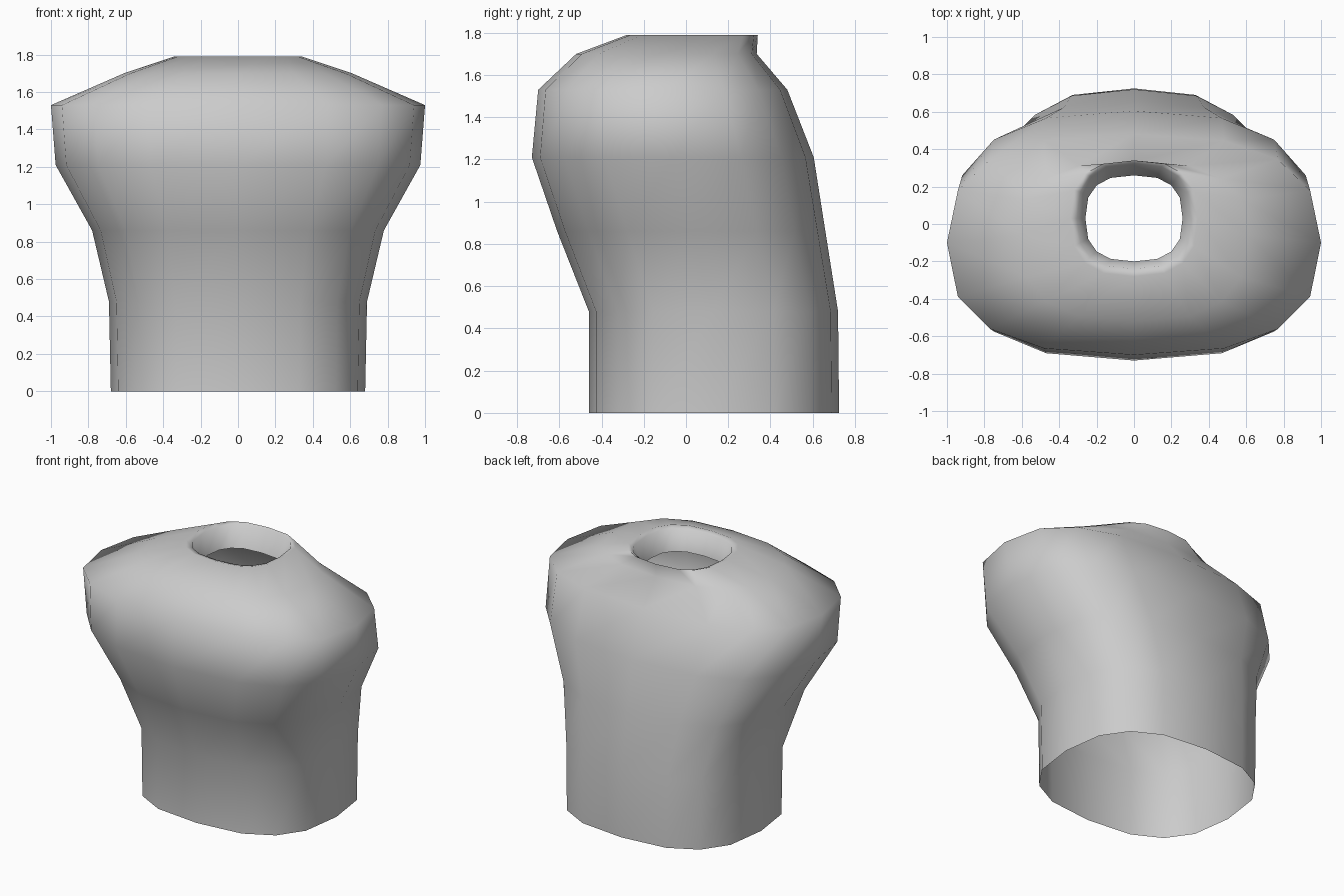
import bpy, bmesh, math

cube = bpy.data.objects.get("Cube")
if cube:
    bpy.data.objects.remove(cube, do_unlink=True)

SEGMENTS = 16

# Cross-sections: height, half width, front y, widest y, back y
SECTIONS = [
    (0.00, 0.68, -0.46, 0.13, 0.725),
    (0.48, 0.69, -0.46, 0.13, 0.72),
    (0.86, 0.78, -0.61, 0.03, 0.66),
    (1.21, 0.975, -0.73, -0.06, 0.605),
    (1.53, 1.00, -0.70, -0.10, 0.48),
    (1.70, 0.61, -0.52, -0.06, 0.335),
    (1.79, 0.34, -0.28, 0.03, 0.34),   # collar rim
    (1.78, 0.305, -0.24, 0.03, 0.325),
    (1.64, 0.26, -0.20, 0.03, 0.26),   # inner neck edge
]


def rounded(value, power=0.76):
    return math.copysign(abs(value) ** power, value) if abs(value) > 1e-6 else 0.0


def section_ring(bm, z, half_width, front, middle, back):
    ring = []
    for i in range(SEGMENTS):
        angle = math.tau * i / SEGMENTS
        side = rounded(math.sin(angle))
        depth = back - middle if side > 0 else middle - front
        ring.append(bm.verts.new((half_width * rounded(math.cos(angle)),
                                  middle + depth * side, z)))
    return ring


# Open torso shell, lofted from the waist to the inside of the neck
bm = bmesh.new()
rings = [section_ring(bm, *section) for section in SECTIONS]
for low, high in zip(rings, rings[1:]):
    for i in range(SEGMENTS):
        j = (i + 1) % SEGMENTS
        bm.faces.new((low[i], low[j], high[j], high[i]))
mesh = bpy.data.meshes.new("torso_shell")
bm.to_mesh(mesh)
bm.free()
torso = bpy.data.objects.new("torso_shell", mesh)
bpy.context.collection.objects.link(torso)

# Plain grey surface
grey = bpy.data.materials.new("light_grey")
grey.use_nodes = True
colour = (0.6, 0.6, 0.6, 1.0)
grey.diffuse_color = colour
grey.node_tree.nodes["Principled BSDF"].inputs["Base Color"].default_value = colour
mesh.materials.append(grey)

# Smooth surface with a crisp collar
bpy.ops.object.select_all(action="DESELECT")
torso.select_set(True)
bpy.context.view_layer.objects.active = torso
bpy.ops.object.shade_smooth_by_angle(angle=math.radians(80))
